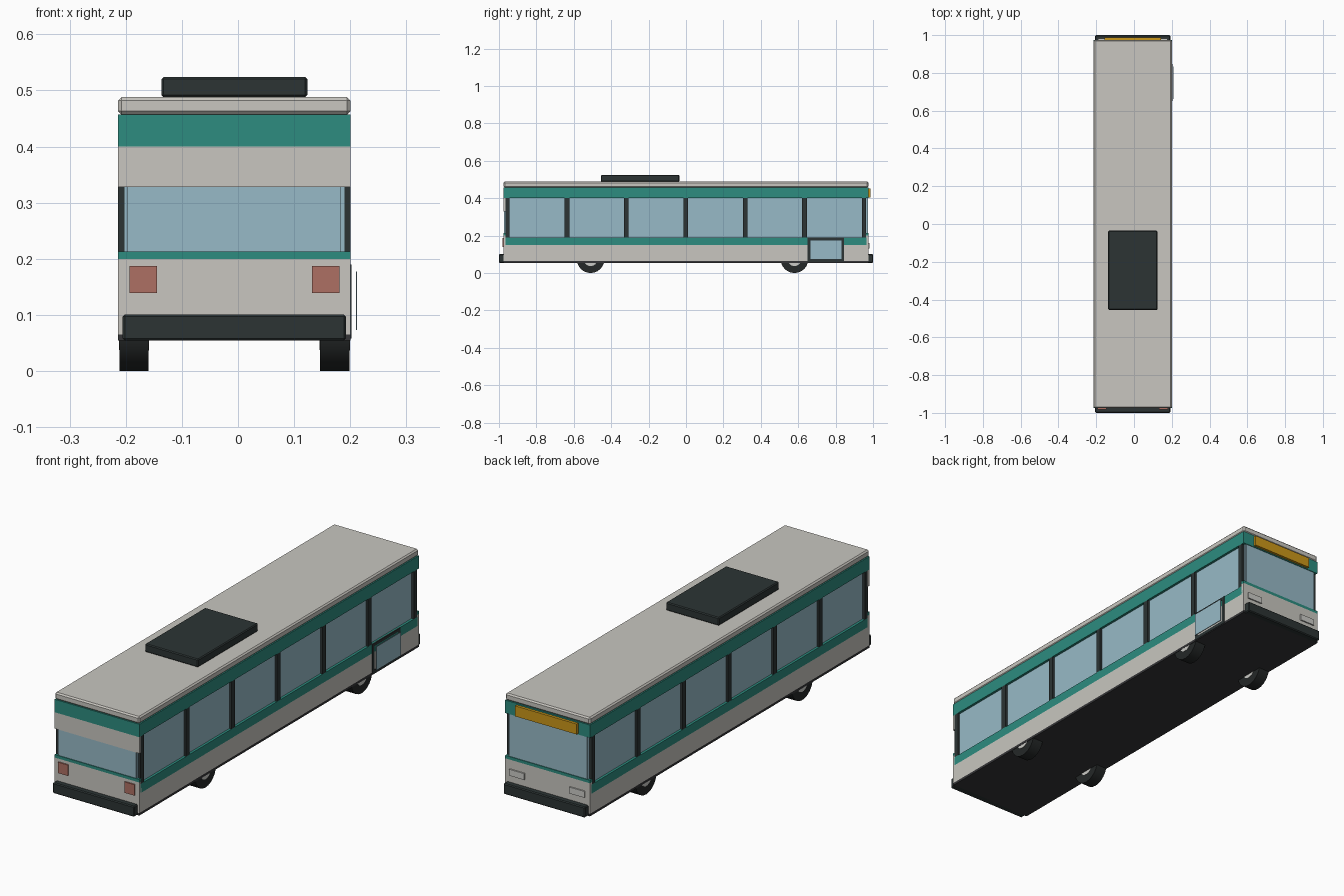
import bpy
from mathutils import Matrix, Vector

cube = bpy.data.objects.get("Cube")
if cube:
    bpy.data.objects.remove(cube, do_unlink=True)


def material(name, rgb):
    m = bpy.data.materials.new(name)
    m.use_nodes = True
    m.diffuse_color = (*rgb, 1)
    bsdf = next(n for n in m.node_tree.nodes if n.type == 'BSDF_PRINCIPLED')
    bsdf.inputs["Base Color"].default_value = (*rgb, 1)
    bsdf.inputs["Roughness"].default_value = 0.6
    return m


WHITE = material("warm white paint", (0.58, 0.565, 0.525))
TEAL = material("teal paint", (0.026, 0.265, 0.215))
GLASS = material("blue glass", (0.31, 0.49, 0.57))
TRIM = material("dark trim", (0.025, 0.034, 0.034))
FLOOR = material("underbody grey", (0.035, 0.035, 0.038))
TYRE = material("tyre rubber", (0.018, 0.021, 0.021))
RED = material("tail light red", (0.42, 0.16, 0.125))
AMBER = material("amber sign", (0.6, 0.31, 0.01))
LAMP = material("lamp grey", (0.6, 0.6, 0.57))

CX = -0.0065      # body centre line, the door stands proud on the left
HW = 0.207        # half width of the body
SIDE = 0.965      # half length of the side walls
END = 0.975       # half length over the end panels


def box(name, mat, x, y, z, bevel=0):
    """Box from (min, max) ranges; x is measured from the body centre line."""
    size = Vector((x[1] - x[0], y[1] - y[0], z[1] - z[0]))
    mid = Vector((CX + sum(x) / 2, sum(y) / 2, sum(z) / 2))
    bpy.ops.mesh.primitive_cube_add(size=1, location=mid)
    ob = bpy.context.object
    ob.name = name
    ob.data.transform(Matrix.Diagonal((*size, 1)))
    ob.data.materials.append(mat)
    if bevel:
        mod = ob.modifiers.new("bevel", 'BEVEL')
        mod.width = bevel
        mod.segments = 1
    return ob


def end_box(name, mat, x, y, z, end, bevel=0):
    """Box placed on one end of the body: end is -1 or 1."""
    return box(name, mat, x, sorted((y[0] * end, y[1] * end)), z, bevel)


def wheel_part(name, mat, radius, width, x, y, z):
    bpy.ops.mesh.primitive_cylinder_add(vertices=24, radius=radius, depth=width,
                                        location=(CX + x, y, z), rotation=(0, 1.5708, 0))
    ob = bpy.context.object
    ob.name = name
    ob.data.materials.append(mat)
    bpy.ops.object.shade_smooth_by_angle()


# Body shell, stacked in coloured layers
FULL, LENGTH = (-HW, HW), (-SIDE, SIDE)
box("underbody", FLOOR, FULL, (-END, END), (0.054, 0.065))
box("lower_body", WHITE, FULL, LENGTH, (0.065, 0.15))
box("lower_stripe", TEAL, FULL, LENGTH, (0.15, 0.19))
box("window_band", GLASS, (-0.196, 0.196), (-0.967, 0.967), (0.19, 0.40))
box("upper_stripe", TEAL, FULL, LENGTH, (0.40, 0.457))
box("roof", WHITE, FULL, (-END, END), (0.457, 0.488), 0.006)
box("roof_unit", TRIM, (-0.13, 0.13), (-0.455, -0.035), (0.488, 0.524), 0.004)

# Window pillars along both sides
for i in range(7):
    y = -0.954 + i * 0.3175
    w = 0.011 if i in (0, 6) else 0.0125
    for s, side in ((-1, "right"), (1, "left")):
        box(f"{side}_pillar_{i + 1}", TRIM, sorted((s * 0.19, s * HW)),
            (y - w, y + w), (0.19, 0.40))

# End panels, bumpers and lamps
for end, label in ((-1, "rear"), (1, "front")):
    panel = (SIDE - 0.005, END)
    end_box(f"{label}_lower_panel", WHITE, FULL, panel, (0.065, 0.20), end)
    end_box(f"{label}_lower_stripe", TEAL, FULL, panel, (0.20, 0.213), end)
    end_box(f"{label}_upper_stripe", TEAL, FULL, panel, (0.40, 0.457), end)
    top = 0.328 if end < 0 else 0.40
    end_box(f"{label}_window", GLASS, (-0.19, 0.19), (0.96, 0.972), (0.213, top), end)
    end_box(f"{label}_bumper", TRIM, (-0.199, 0.199), (0.965, 1.0), (0.054, 0.101), end, 0.004)
    for s, side in ((-1, "right"), (1, "left")):
        if end < 0:
            end_box(f"{side}_tail_light", RED, sorted((s * 0.138, s * 0.187)),
                    (0.97, 0.981), (0.139, 0.187), end)
        else:
            end_box(f"{side}_headlight", LAMP, sorted((s * 0.11, s * 0.184)),
                    (0.97, 0.981), (0.132, 0.16), end)
end_box("rear_upper_panel", WHITE, FULL, (0.96, END), (0.328, 0.40), -1)
end_box("destination_sign", AMBER, (-0.15, 0.15), (0.97, 0.987), (0.405, 0.451), 1)

# Door: flush dark frame with a pane standing proud of it
FRAME = (HW - 0.004, HW + 0.002)
for name, y, z in (("door_sill", (0.65, 0.846), (0.058, 0.073)),
                   ("door_header", (0.65, 0.846), (0.177, 0.19)),
                   ("door_rear_post", (0.65, 0.664), (0.073, 0.177)),
                   ("door_front_post", (0.832, 0.846), (0.073, 0.177))):
    box(name, TRIM, FRAME, y, z)
box("door_pane", GLASS, (0.2165, 0.219), (0.663, 0.833), (0.073, 0.177))

# Wheels, mostly hidden inside the body
R = 0.074
for y, axle in ((-0.51, "rear"), (0.58, "front")):
    for s, side in ((-1, "right"), (1, "left")):
        wheel_part(f"{axle}_{side}_tyre", TYRE, R, 0.052, s * 0.179, y, R)
        wheel_part(f"{axle}_{side}_hub", LAMP, R * 0.5, 0.054, s * 0.179, y, R)
